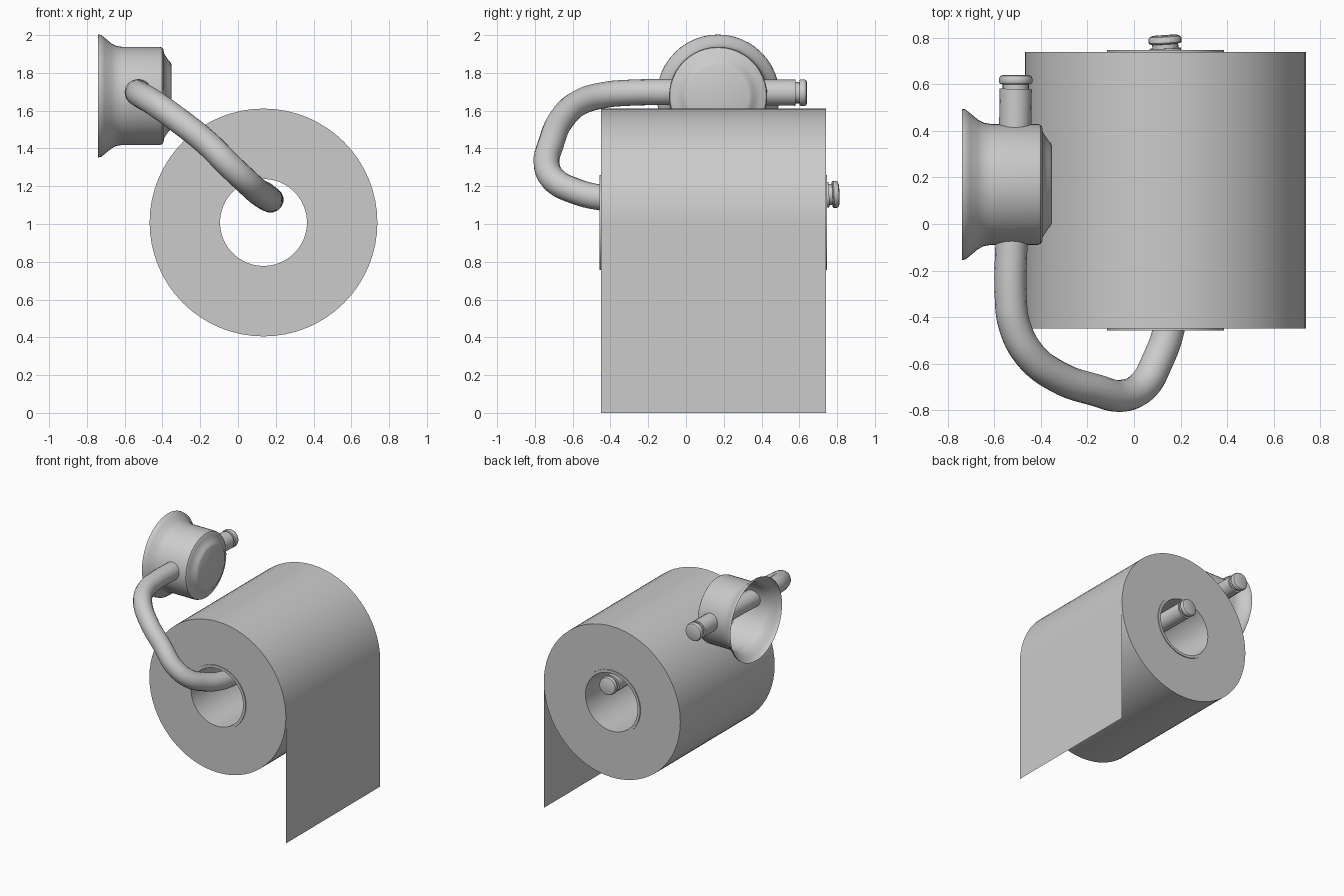
import bpy, bmesh, math
from mathutils import Vector

if "Cube" in bpy.data.objects:
    bpy.data.objects.remove(bpy.data.objects["Cube"])


def finish(obj, angle=35):
    bpy.ops.object.select_all(action='DESELECT')
    obj.select_set(True)
    bpy.context.view_layer.objects.active = obj
    bpy.ops.object.shade_smooth_by_angle(angle=math.radians(angle))


def lathe(name, profile, origin, axis, sides=48, closed=False, fix_normals=True):
    """Revolve (distance along axis, radius) points around an axis."""
    rot = Vector(axis).to_track_quat('Z', 'Y')
    bm = bmesh.new()
    rings = []
    for d, r in profile:
        if r == 0:
            rings.append([bm.verts.new((0, 0, d))] * sides)
        else:
            rings.append([bm.verts.new((r * math.cos(2 * math.pi * i / sides),
                                        r * math.sin(2 * math.pi * i / sides), d))
                          for i in range(sides)])
    pairs = list(zip(rings, rings[1:]))
    if closed:
        pairs.append((rings[-1], rings[0]))
    for a, b in pairs:
        for i in range(sides):
            j = (i + 1) % sides
            bm.faces.new(list(dict.fromkeys((a[i], a[j], b[j], b[i]))))
    bmesh.ops.recalc_face_normals(bm, faces=bm.faces)
    mesh = bpy.data.meshes.new(name)
    bm.to_mesh(mesh)
    bm.free()
    obj = bpy.data.objects.new(name, mesh)
    bpy.context.collection.objects.link(obj)
    obj.location = origin
    obj.rotation_mode = 'QUATERNION'
    obj.rotation_quaternion = rot
    finish(obj)
    return obj


def tube(name, y0, y1, outer, inner):
    lathe(name, [(y0, inner), (y0, outer), (y1, outer), (y1, inner)],
          (0.135, 0, 1.008), (0, 1, 0), 64, closed=True)


# Paper roll and cardboard core
tube("paper_roll", -0.45, 0.74, 0.603, 0.252)
tube("cardboard_core", -0.457, 0.747, 0.252, 0.23)

# Hanging sheet
mesh = bpy.data.meshes.new("hanging_sheet")
mesh.from_pydata([(0.738, -0.45, 0), (0.738, 0.74, 0), (0.738, 0.74, 1.008), (0.738, -0.45, 1.008)],
                 [], [(0, 1, 2, 3)])
bpy.context.collection.objects.link(bpy.data.objects.new("hanging_sheet", mesh))

# Wall mount: open flared shell with a raised round cap
lathe("wall_mount",
      [(-0.74, 0.325), (-0.725, 0.323), (-0.705, 0.307), (-0.67, 0.278), (-0.645, 0.265),
       (-0.615, 0.26), (-0.415, 0.26), (-0.402, 0.256), (-0.394, 0.245), (-0.392, 0.225),
       (-0.37, 0.192), (-0.358, 0.178), (-0.352, 0.165), (-0.352, 0)],
      (0, 0.17, 1.678), (1, 0, 0))

# Bent holder arm
path = [(-0.508, 0.58, 1.695), (-0.515, 0.2, 1.697), (-0.527, -0.1, 1.698), (-0.53, -0.3, 1.695),
        (-0.515, -0.43, 1.683), (-0.45, -0.56, 1.645), (-0.33, -0.655, 1.56),
        (-0.16, -0.715, 1.425), (-0.05, -0.738, 1.315), (0.04, -0.695, 1.23),
        (0.1, -0.59, 1.175), (0.15, -0.45, 1.14), (0.17, -0.25, 1.13),
        (0.165, 0.1, 1.133), (0.135, 0.755, 1.155)]
curve = bpy.data.curves.new("holder_arm", 'CURVE')
curve.dimensions = '3D'
curve.bevel_depth = 0.069
curve.bevel_resolution = 6
curve.resolution_u = 6
curve.use_fill_caps = True
spline = curve.splines.new('BEZIER')
spline.bezier_points.add(len(path) - 1)
for point, co in zip(spline.bezier_points, path):
    point.co = co
    point.handle_left_type = point.handle_right_type = 'AUTO'
arm = bpy.data.objects.new("holder_arm", curve)
bpy.context.collection.objects.link(arm)
bpy.ops.object.select_all(action='DESELECT')
arm.select_set(True)
bpy.context.view_layer.objects.active = arm
bpy.ops.object.convert(target='MESH')
finish(bpy.context.view_layer.objects.active)

# Grooved end knobs
knob = [(-0.01, 0.056), (0.02, 0.056), (0.022, 0.067), (0.028, 0.071),
        (0.046, 0.071), (0.056, 0.066), (0.061, 0.055), (0.061, 0)]
lathe("upper_end_knob", knob, path[0], (0, 1, 0), 24)
lathe("lower_end_knob", [(d * 0.9, r) for d, r in knob], path[-1], (-0.06, 1, 0.04), 24)
